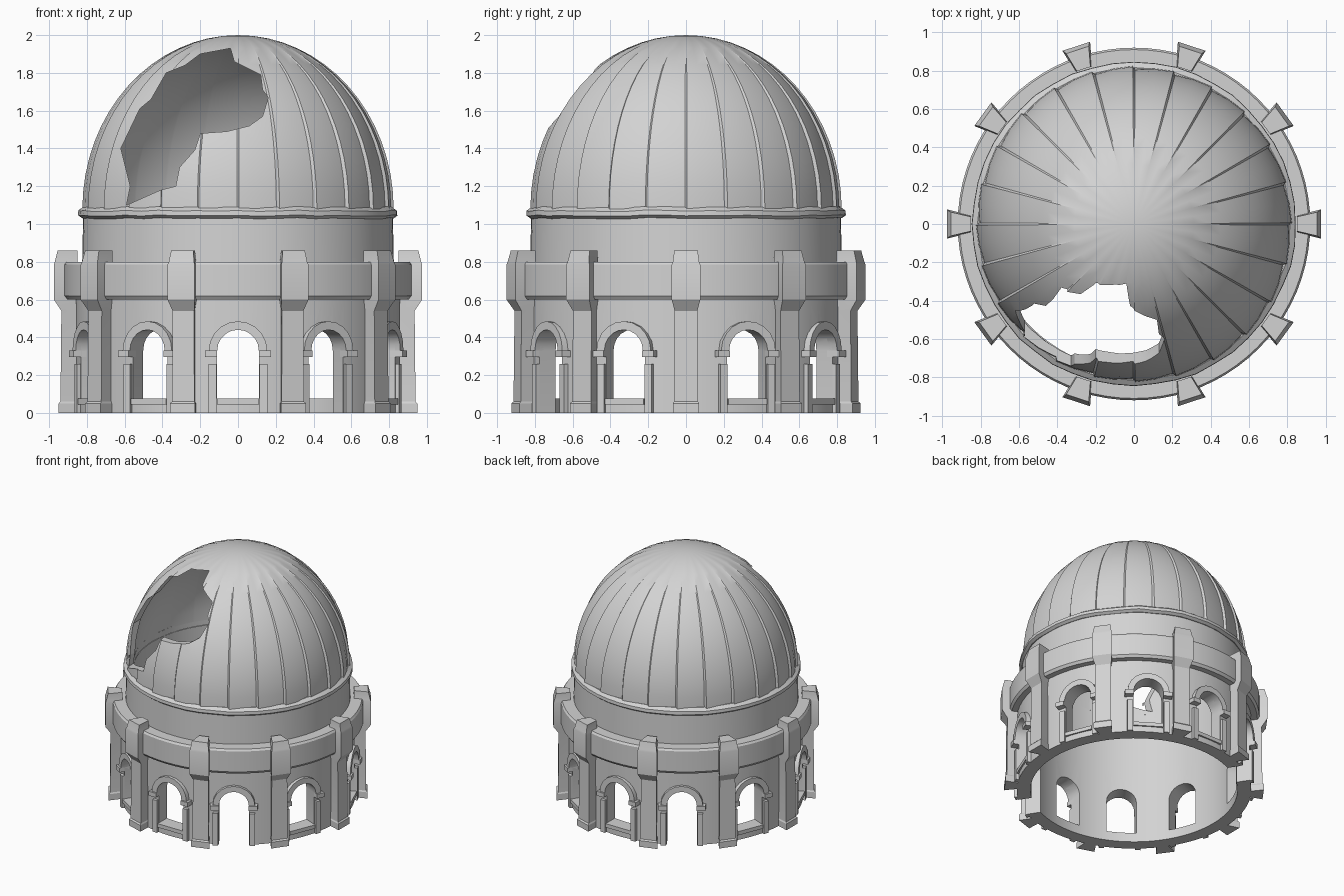
import bpy, bmesh, random
from math import sin, cos, pi, radians
from mathutils import Vector

random.seed(4)
if "Cube" in bpy.data.objects:
    bpy.data.objects.remove(bpy.data.objects["Cube"])

GREY = (0.65, 0.65, 0.65, 1)
stone = bpy.data.materials.new("grey_stone")
stone.use_nodes = True
stone.diffuse_color = GREY
bsdf = next(n for n in stone.node_tree.nodes if n.type == 'BSDF_PRINCIPLED')
bsdf.inputs["Base Color"].default_value = GREY


def place(r, s, z, az):
    """Point at radius r, sideways offset s and height z on a bay facing az degrees."""
    a = radians(az)
    return Vector((r * cos(a) - s * sin(a), r * sin(a) + s * cos(a), z))


def finish(name, bm):
    bmesh.ops.recalc_face_normals(bm, faces=bm.faces)
    me = bpy.data.meshes.new(name)
    bm.to_mesh(me)
    bm.free()
    ob = bpy.data.objects.new(name, me)
    me.materials.append(stone)
    bpy.context.collection.objects.link(ob)
    return ob


def skin(bm, rings):
    """Join equal closed rings of points with quads and cap both ends."""
    rows = [[bm.verts.new(p) for p in ring] for ring in rings]
    n = len(rows[0])
    for a, b in zip(rows, rows[1:]):
        for i in range(n):
            bm.faces.new((a[i], a[(i + 1) % n], b[(i + 1) % n], b[i]))
    bm.faces.new(rows[0][::-1])
    bm.faces.new(rows[-1])


def prism(bm, outline, r0, r1, az):
    skin(bm, [[place(r, s, z, az) for s, z in outline] for r in (r0, r1)])


def box(bm, s0, s1, z0, z1, r0, r1, az):
    prism(bm, [(s0, z0), (s1, z0), (s1, z1), (s0, z1)], r0, r1, az)


def lathe(name, profile, segs=80, wear=0.0):
    """Spin a closed (radius, height) profile into a ring, optionally worn."""
    bm = bmesh.new()
    rows = []
    for i in range(segs):
        j = random.uniform(-wear, wear)
        rows.append([bm.verts.new(place(r + j, 0, z + j, 360 * i / segs)) for r, z in profile])
    n = len(profile)
    for i in range(segs):
        a, b = rows[i], rows[(i + 1) % segs]
        for k in range(n):
            bm.faces.new((a[k], b[k], b[(k + 1) % n], a[(k + 1) % n]))
    return finish(name, bm)


def cut(ob, cutter):
    mod = ob.modifiers.new("cut", 'BOOLEAN')
    mod.operation, mod.solver, mod.object = 'DIFFERENCE', 'EXACT', cutter
    bpy.context.view_layer.objects.active = ob
    bpy.ops.object.modifier_apply(modifier=mod.name)
    bpy.data.objects.remove(cutter)


def arc(radius, z, n=10):
    return [(radius * cos(pi * i / n), z + radius * sin(pi * i / n)) for i in range(n + 1)]


# Ring-shaped masonry
wall = lathe("lower_wall", [(.76, 0), (.86, 0), (.86, .61), (.76, .61)])
parapet = lathe("parapet_band", [(.76, .6), (.905, .6), (.92, .62), (.92, .785), (.91, .8), (.76, .8)])
drum = lathe("upper_drum", [(.765, .79), (.825, .79), (.82, 1.04), (.765, 1.04)])
cornice = lathe("cornice", [(.77, 1.03), (.825, 1.03), (.845, 1.045), (.843, 1.07), (.815, 1.09), (.77, 1.09)],
                48, .004)

# Arched openings: eight windows and two doorways
HALF, SPRING, SILL = .11, .33, .075
bays = [90, 57, 22, -22, -57, -90, -123, -158, 158, 123]
doors = (-57, 123)
bm = bmesh.new()
for az in bays:
    foot = -.05 if az in doors else SILL
    prism(bm, [(-HALF, foot), (HALF, foot)] + arc(HALF, SPRING), .6, 1, az)
cut(wall, finish("opening_cutter", bm))

# Arch mouldings, imposts, jamb strips and sills
bm = bmesh.new()
for az in bays:
    prism(bm, arc(.155, SPRING) + arc(HALF, SPRING)[::-1], .83, .882, az)
    for side in (-1, 1):
        s0, s1 = sorted((side * HALF, side * .175))
        box(bm, s0, s1, .295, .33, .82, .895, az)
        s0, s1 = sorted((side * .115, side * .155))
        box(bm, s0, s1, 0, .26, .82, .872, az)
    if az not in doors:
        box(bm, -HALF, HALF, .045, SILL, .83, .87, az)
trim = finish("arch_trim", bm)

# Buttress piers, flared outwards: height, half width, outer radius
sections = [(0, .07, .95), (.05, .07, .95), (.06, .062, .94), (.54, .06, .935),
            (.6, .076, .975), (.785, .076, .975), (.8, .07, .97), (.86, .062, .955)]
bm = bmesh.new()
for k in range(10):
    skin(bm, [[place(.85, -h * .6, z, 36 * k), place(r, -h, z, 36 * k),
               place(r, h, z, 36 * k), place(.85, h * .6, z, 36 * k)] for z, h, r in sections])
piers = finish("buttress_piers", bm)

# Dome shell made of lapped gores
GORES, ROWS, BASE = 24, 16, 1.08
bm = bmesh.new()
columns = []
for g in range(GORES):
    for frac, lift in ((.03, .004), (.5, -.002), (.97, -.012)):
        columns.append((360 * (g + frac) / GORES, lift))


def dome_rows(a, b, lapped):
    rows = []
    for i in range(ROWS):
        t = radians(90 * i / ROWS)
        fade = min(1, (ROWS - i) / 6) * lapped
        rows.append([bm.verts.new(place((a + lift * fade) * cos(t), 0, BASE + b * sin(t), az))
                     for az, lift in columns])
    pole = bm.verts.new((0, 0, BASE + b))
    n = len(columns)
    for lo, hi in zip(rows, rows[1:]):
        for i in range(n):
            bm.faces.new((lo[i], lo[(i + 1) % n], hi[(i + 1) % n], hi[i]))
    for i in range(n):
        bm.faces.new((rows[-1][i], rows[-1][(i + 1) % n], pole))
    return rows[0]


outer, inner = dome_rows(.82, .92, 1), dome_rows(.77, .87, 0)
for i in range(len(outer)):
    j = (i + 1) % len(outer)
    bm.faces.new((outer[i], inner[i], inner[j], outer[j]))
dome = finish("dome", bm)

# Broken hole in the dome
hole = [(-.59, 1.1), (-.57, 1.2), (-.62, 1.4), (-.52, 1.61), (-.46, 1.66), (-.38, 1.8), (-.28, 1.84),
        (-.2, 1.9), (-.04, 1.93), (-.02, 1.86), (.12, 1.79), (.13, 1.71), (.16, 1.67), (.13, 1.57),
        (.06, 1.52), (-.06, 1.49), (-.2, 1.48), (-.23, 1.39), (-.31, 1.3), (-.33, 1.2), (-.41, 1.18)]
bm = bmesh.new()
prism(bm, hole, .04, 1.2, -90)
bmesh.ops.triangulate(bm, faces=[f for f in bm.faces if len(f.verts) > 4])
cut(dome, finish("hole_cutter", bm))

# Smooth the curved faces, keep the edges crisp
bpy.ops.object.select_all(action='DESELECT')
for ob in (wall, parapet, drum, cornice, trim, piers, dome):
    ob.select_set(True)
bpy.context.view_layer.objects.active = dome
bpy.ops.object.shade_smooth_by_angle(angle=radians(25))
